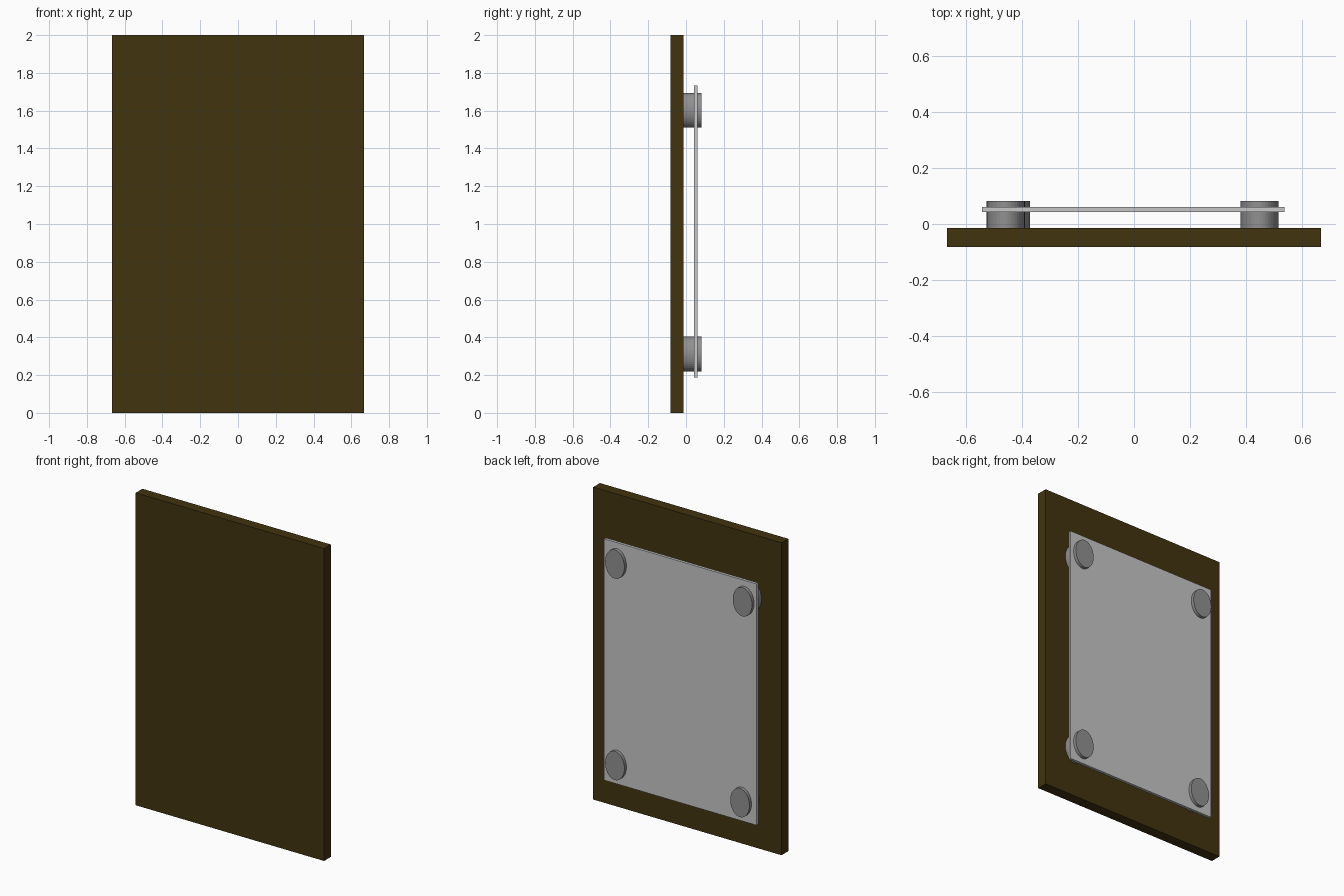
import bpy
import math

cube = bpy.data.objects.get("Cube")
if cube:
    bpy.data.objects.remove(cube, do_unlink=True)


def make_material(name, rgb):
    mat = bpy.data.materials.new(name)
    mat.use_nodes = True
    color = (*rgb, 1.0)
    mat.diffuse_color = color
    mat.node_tree.nodes["Principled BSDF"].inputs["Base Color"].default_value = color
    return mat


def finish(name, mat):
    obj = bpy.context.object
    obj.name = name
    bpy.ops.object.transform_apply(location=False, rotation=True, scale=True)
    obj.data.materials.append(mat)
    return obj


def box(name, x, y, z, mat):
    """Box from (min, max) ranges on each axis."""
    ranges = (x, y, z)
    bpy.ops.mesh.primitive_cube_add(size=1, location=[(a + b) / 2 for a, b in ranges])
    bpy.context.object.scale = [b - a for a, b in ranges]
    return finish(name, mat)


def stud(name, x, z, mat):
    """Oval standoff running from the board through the plate."""
    back, front = 0.082, -0.016
    bpy.ops.mesh.primitive_cylinder_add(
        vertices=40, radius=1, depth=back - front,
        location=(x, (back + front) / 2, z), rotation=(math.pi / 2, 0, 0))
    bpy.context.object.scale = (0.068, 0.092, 1)
    return finish(name, mat)


wood = make_material("dark brown wood", (0.053, 0.033, 0.0046))
panel = make_material("light grey panel", (0.58, 0.57, 0.57))
metal = make_material("mid grey metal", (0.28, 0.28, 0.28))

# Main board
box("board", (-0.667, 0.667), (-0.082, -0.014), (0, 2), wood)

# Thin plate held off the rear of the board
box("back_plate", (-0.542, 0.537), (0.043, 0.061), (0.187, 1.732), panel)

# Four standoffs at the plate corners
stud("upper_left_stud", 0.447, 1.602, metal)
stud("lower_left_stud", 0.447, 0.312, metal)
stud("upper_right_stud", -0.457, 1.602, metal)
stud("lower_right_stud", -0.439, 0.312, metal)
